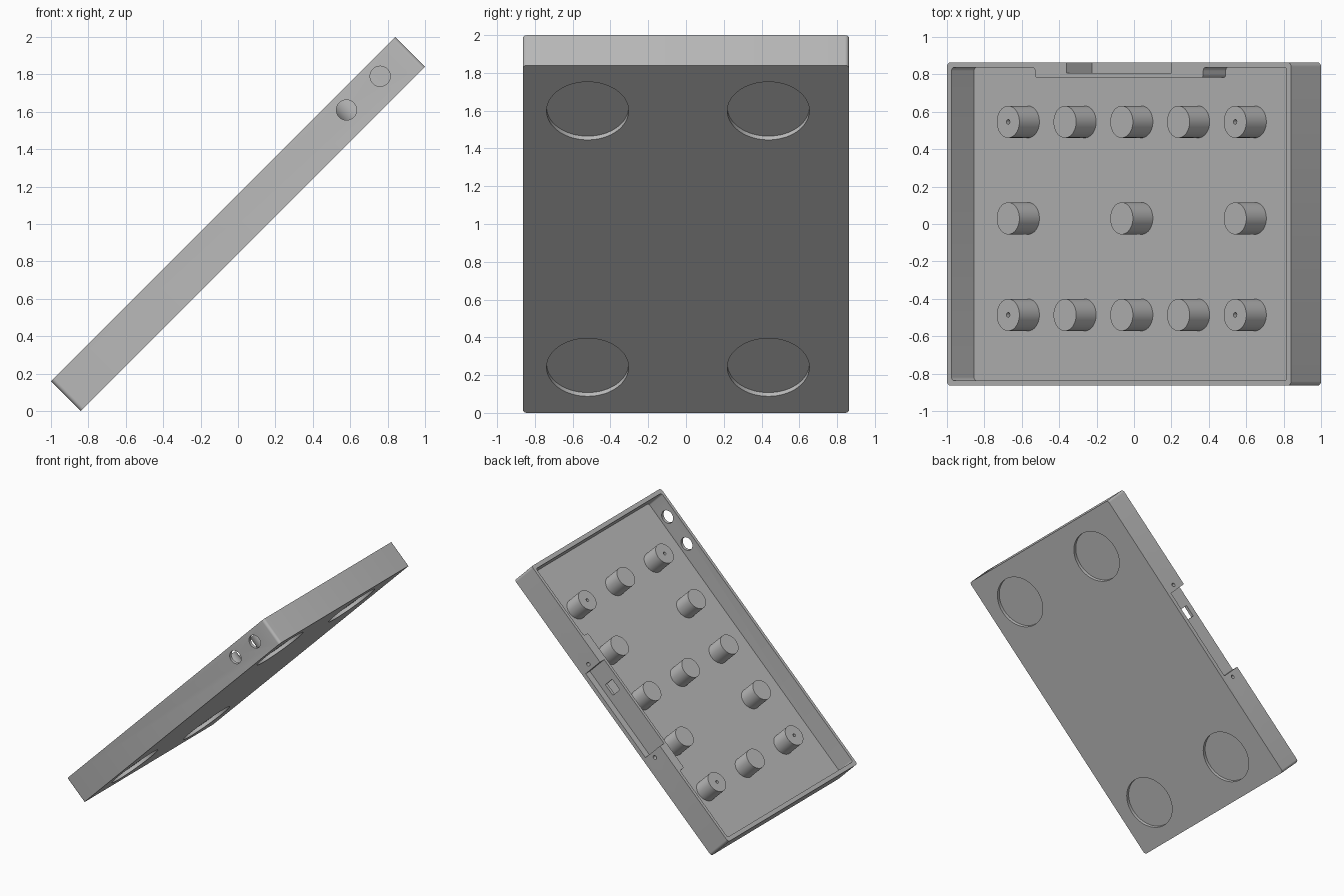
import bpy, bmesh, math
from mathutils import Matrix

cube = bpy.data.objects.get("Cube")
if cube:
    bpy.data.objects.remove(cube, do_unlink=True)

# Tray size in its own flat frame: x along the slope, z through its depth
HALF_L, HALF_W, DEPTH = 1.301, 0.863, 0.226
WALL, FLOOR = 0.034, 0.056
TILT = Matrix.Translation((0.08, 0, 0.92)) @ Matrix.Rotation(-math.pi / 4, 4, 'Y')

grey = bpy.data.materials.new("grey plastic")
grey.use_nodes = True
colour = (0.5, 0.5, 0.5, 1)
grey.diffuse_color = colour
grey.node_tree.nodes["Principled BSDF"].inputs["Base Color"].default_value = colour


def add_object(name, bm):
    bmesh.ops.recalc_face_normals(bm, faces=bm.faces)
    mesh = bpy.data.meshes.new(name)
    bm.to_mesh(mesh)
    bm.free()
    mesh.materials.append(grey)
    obj = bpy.data.objects.new(name, mesh)
    bpy.context.collection.objects.link(obj)
    return obj


def prism(name, outline, z0, z1, radius=0):
    """Extrude an outline upwards, rounding its upright edges."""
    bm = bmesh.new()
    base = bm.faces.new([bm.verts.new((x, y, z0)) for x, y in outline])
    top = bmesh.ops.extrude_face_region(bm, geom=[base])["geom"]
    bmesh.ops.translate(bm, vec=(0, 0, z1 - z0),
                        verts=[v for v in top if isinstance(v, bmesh.types.BMVert)])
    if radius:
        upright = [e for e in bm.edges
                   if abs(e.verts[0].co.z - e.verts[1].co.z) > 0.01]
        bmesh.ops.bevel(bm, geom=upright, offset=radius, segments=5,
                        profile=0.5, affect='EDGES')
    return add_object(name, bm)


def box(name, x0, x1, y0, y1, z0, z1, radius=0):
    return prism(name, [(x0, y0), (x1, y0), (x1, y1), (x0, y1)], z0, z1, radius)


def cylinder(name, centre, radius, length, sides=48, along_y=False):
    bm = bmesh.new()
    matrix = Matrix.Translation(centre)
    if along_y:
        matrix = matrix @ Matrix.Rotation(math.pi / 2, 4, 'X')
    bmesh.ops.create_cone(bm, cap_ends=True, segments=sides, radius1=radius,
                          radius2=radius, depth=length, matrix=matrix)
    return add_object(name, bm)


def cut(target, cutter):
    mod = target.modifiers.new("cut", 'BOOLEAN')
    mod.operation, mod.solver, mod.object = 'DIFFERENCE', 'EXACT', cutter
    bpy.context.view_layer.objects.active = target
    bpy.ops.object.modifier_apply(modifier=mod.name)
    bpy.data.objects.remove(cutter, do_unlink=True)


def finish(obj):
    bpy.ops.object.select_all(action='DESELECT')
    obj.select_set(True)
    bpy.context.view_layer.objects.active = obj
    bpy.ops.object.shade_smooth_by_angle(angle=math.radians(30))
    obj.matrix_world = TILT


# Open tray; the cavity steps around a thick section of the back wall
tray = box("tray", -HALF_L, HALF_L, -HALF_W, HALF_W, 0, DEPTH, 0.022)
ix, iy, bx, by = HALF_L - WALL, HALF_W - 0.026, 0.636, 0.782
cut(tray, prism("cavity", [(-ix, -iy), (ix, -iy), (ix, iy), (bx, iy), (bx, by),
                           (-bx, by), (-bx, iy), (-ix, iy)], FLOOR, 0.4, 0.018))

# Connector recess, its port and a screw hole on either side
cut(tray, box("recess", -0.396, 0.396, 0.807, 1, 0.036, 0.4))
cut(tray, box("port", 0.14, 0.24, 0.7, 0.9, 0.085, 0.175))
for side in (-1, 1):
    cut(tray, cylinder("screw_hole", (side * 0.44, 0.83, 0.115), 0.016, 0.2, 20, True))

# Two cable holes in the front wall
for x in (0.841, 1.096):
    cut(tray, cylinder("cable_hole", (x, -HALF_W, 0.134), 0.054, 0.2, 48, True))

# Shallow round foot recesses underneath
for x in (-0.96, 0.96):
    for y in (-0.521, 0.436):
        cut(tray, cylinder("foot_recess", (x, y, 0), 0.217, 0.056, 64))
finish(tray)

# Standoffs on the floor; the corner ones have pilot holes
PITCH_X, PITCH_Y, TOP = 0.429, 0.516, 0.207
for row in (-1, 0, 1):
    for col in ((-2, 0, 2) if row == 0 else range(-2, 3)):
        x, y = col * PITCH_X, 0.03 + row * PITCH_Y
        post = cylinder("standoff", (x, y, (TOP + FLOOR) / 2 - 0.005), 0.0855,
                        TOP - FLOOR + 0.01)
        if row and abs(col) == 2:
            cut(post, cylinder("pilot_hole", (x, y, TOP), 0.013, 0.2, 16))
        finish(post)
